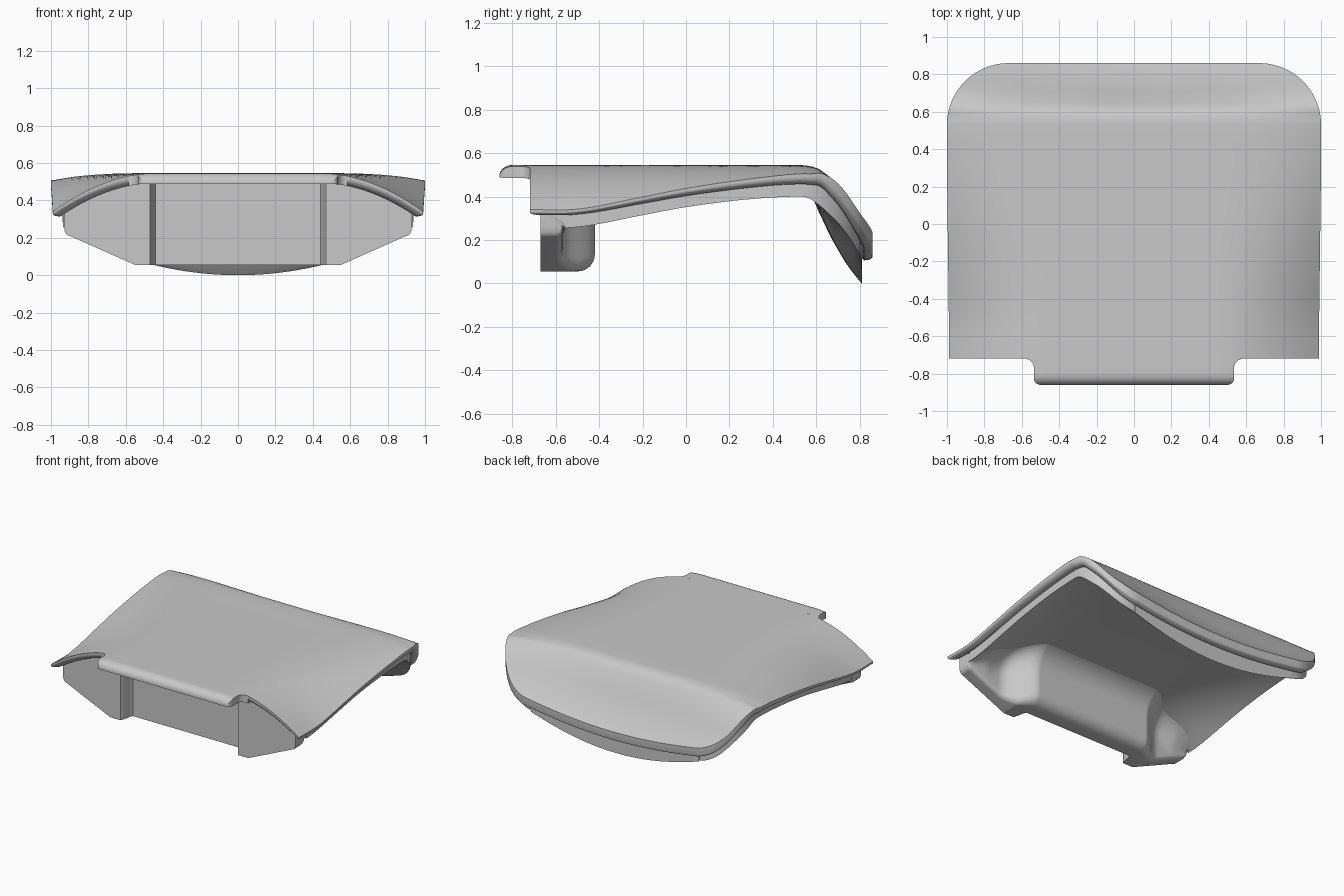
import bpy, bmesh, math

cube = bpy.data.objects.get("Cube")
if cube:
    bpy.data.objects.remove(cube)

grey = bpy.data.materials.new("plain_grey")
grey.use_nodes = True
colour = (0.58, 0.58, 0.58, 1)
grey.diffuse_color = colour
grey.node_tree.nodes["Principled BSDF"].inputs["Base Color"].default_value = colour


def curve(points):
    """Smooth interpolation through a few (position, value) points."""
    def slope(i):
        a, b = points[max(i - 1, 0)], points[min(i + 1, len(points) - 1)]
        return (b[1] - a[1]) / (b[0] - a[0])

    def value(p):
        p = min(max(p, points[0][0]), points[-1][0])
        i = 0
        while i < len(points) - 2 and p > points[i + 1][0]:
            i += 1
        (a, va), (b, vb) = points[i], points[i + 1]
        t, h = (p - a) / (b - a), b - a
        return ((2*t**3 - 3*t*t + 1) * va + (3*t*t - 2*t**3) * vb
                + (t**3 - 2*t*t + t) * h * slope(i) + (t**3 - t*t) * h * slope(i + 1))
    return value


def ease(t):
    t = min(max(t, 0), 1)
    return t * t * (3 - 2 * t)


# Shape rules: centre line, side droop, rim thickness and body depth along y
centre = curve([(-.9, .545), (.4, .545), (.5, .545), (.57, .54), (.62, .512),
                (.68, .425), (.74, .325), (.8, .242), (.86, .175)])
droop = curve([(-.8, .205), (-.72, .205), (-.5, .203), (-.2, .145), (0, .105),
               (.3, .06), (.58, .035), (.86, .035)])
rim_depth = curve([(-.9, .052), (.4, .052), (.5, .055), (.6, .06), (.68, .09),
                   (.78, .105), (.86, .12)])
body_depth = curve([(-.72, .097), (0, .097), (.5, .11), (.57, .127),
                    (.62, .2), (.68, .235), (.81, .23)])


def side(x):
    return max(abs(x) - .45, 0) / .54


def top(x, y):
    dish = .135 * x * x * ease((y - .56) / .2)
    return centre(y) + dish - droop(y) * side(x) ** (1.9 + ease((y + .5) / 1.1))


def half_width(y, inset):
    straight = .99 + .01 * min(max((y + .5) / .8, 0), 1) - inset
    r = .33 - inset
    if y <= .53:
        return straight
    return straight - r + math.sqrt(max(r * r - (y - .53) ** 2, 0))


def finish(bm, name):
    bmesh.ops.recalc_face_normals(bm, faces=bm.faces)
    mesh = bpy.data.meshes.new(name)
    bm.to_mesh(mesh)
    bm.free()
    mesh.materials.append(grey)
    ob = bpy.data.objects.new(name, mesh)
    bpy.context.collection.objects.link(ob)
    bpy.ops.object.select_all(action='DESELECT')
    ob.select_set(True)
    bpy.context.view_layer.objects.active = ob
    bpy.ops.object.shade_smooth_by_angle(angle=math.radians(35))


def bridge(bm, a, b):
    for i in range(len(a)):
        j = (i + 1) % len(a)
        bm.faces.new((a[i], a[j], b[j], b[i]))


def layer(bm, ys, width, height, columns=48):
    """Grid of faces following a height rule; returns its border loop."""
    grid = []
    for y in ys:
        xs = [width(y) * (2 * i / columns - 1) for i in range(columns + 1)]
        grid.append([bm.verts.new((x, y, height(x, y))) for x in xs])
    for a, b in zip(grid, grid[1:]):
        for i in range(columns):
            bm.faces.new((a[i], a[i + 1], b[i + 1], b[i]))
    return (grid[0] + [g[-1] for g in grid[1:-1]]
            + grid[-1][::-1] + [g[0] for g in grid[-2:0:-1]])


def rows(front, inset):
    straight = [front + (.53 - front) * i / 24 for i in range(24)]
    return straight + [.53 + (.33 - inset) * math.sin(math.pi / 2 * i / 26) for i in range(27)]


# Upper plate: sharp upper edge, rounded underside, upright rim at the back
ROUND = .04
bm = bmesh.new()
up = layer(bm, rows(-.72, 0), lambda y: half_width(y, 0), top)
low = layer(bm, rows(-.72 + ROUND, ROUND), lambda y: half_width(y, ROUND),
            lambda x, y: top(x, y) - rim_depth(y))
previous = up
for k in range(6):
    q = math.pi / 2 * k / 6
    ring = []
    for u, v in zip(up, low):
        p = u.co.lerp(v.co, 1 - math.cos(q))
        start = u.co.z - .012 - .04 * ease((u.co.y - .6) / .24)
        p.z = start + (v.co.z - start) * math.sin(q)
        ring.append(bm.verts.new(p))
    bridge(bm, previous, ring)
    previous = ring
bridge(bm, previous, low)
finish(bm, "top_plate")


def sheet(name, ys, width, upper, lower):
    """Closed sheet with straight walls between two height rules."""
    bm = bmesh.new()
    bridge(bm, layer(bm, ys, width, upper), layer(bm, ys, width, lower))
    finish(bm, name)


# Inset body under the plate, deeper at the back
def body_bottom(x, y):
    u = x / half_width(y, .055)
    d = body_depth(y) + .13 * droop(y) * side(x)
    return top(x, y) - d + .5 * max(body_depth(y) - .11, 0) * u * u


sheet("lower_body", rows(-.56, .05), lambda y: half_width(y, .055),
      lambda x, y: top(x, y) - .6 * rim_depth(y), body_bottom)


# Front tongue: rounded nose, small corner rounds, flared root under the plate
def tongue_width(y):
    if y > -.77:
        return .585 - math.sqrt(max(.05 ** 2 - (y + .77) ** 2, 0))
    back = max(-.825 - y, 0)
    return .5 + math.sqrt(max(.035 ** 2 - back ** 2, 0))


def tongue_top(x, y):
    s = min(max((-.8 - y) / .06, 0), 1)
    tuck = .006 if y > -.7199 else 0
    return top(x, y) - .05 * (1 - math.sqrt(1 - s * s)) - tuck


nose = [-.8 - .06 * math.sin(math.pi / 2 * i / 10) for i in range(10, -1, -1)]
root = [-.77 + .05 * math.sin(math.pi / 2 * i / 8) for i in range(9)]
sheet("front_tongue", nose + root + [-.719, -.67], tongue_width, tongue_top,
      lambda x, y: min(top(x, y) - .053, .487))


# Front cross bar: thick recessed middle, thin sloping flange at each side
def bar_section(x):
    a = abs(x)
    front = -.57 - .1 * ease((a - .44) / .03)
    bottom = .055 + .155 * max(a - .55, 0) / .35
    if a > .9:
        bottom = .21 + .05 * (1 - math.sqrt(max(1 - ((a - .9) / .03) ** 2, 0)))
    thin = ease((a - .45) / .22)
    rear = -.42 - .15 * thin
    roof = body_bottom(x, -.5) + .015
    r = max(min(.08 - .05 * thin, (roof - bottom) * .45), .002)
    pts = [(front, top(x, -.67) - .035), (front, bottom)]
    for i in range(9):
        q = math.pi / 2 * i / 8
        pts.append((rear - r + r * math.sin(q), bottom + r - r * math.cos(q)))
    rise = max(min(.17, roof - bottom - r), .002)
    for i in range(9):
        q = math.pi / 2 * i / 8
        pts.append((rear + .18 * (1 - math.cos(q)), roof - rise + rise * math.sin(q)))
    return pts


half = ([.04 * i for i in range(11)] + [.44 + .005 * i for i in range(7)]
        + [.47 + .016 * i for i in range(1, 11)]
        + [.63 + .027 * i for i in range(1, 11)] + [.91, .92, .926, .93])
bm = bmesh.new()
loops = [[bm.verts.new((x, y, z)) for y, z in bar_section(x)]
         for x in [-x for x in half[:0:-1]] + half]
for a, b in zip(loops, loops[1:]):
    bridge(bm, a, b)
bm.faces.new(loops[0])
bm.faces.new(loops[-1])
finish(bm, "front_cross_bar")
